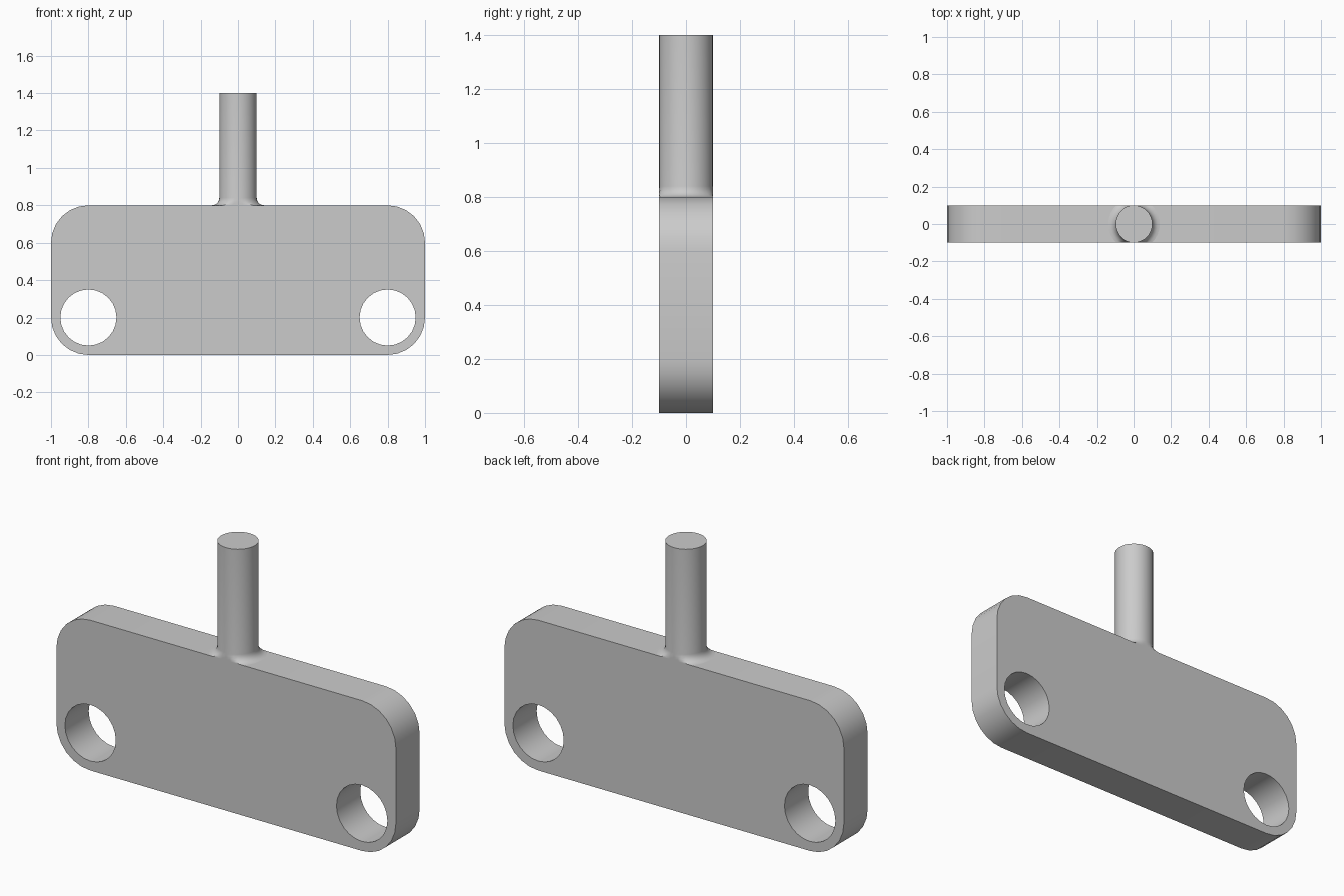
import bpy, bmesh
from math import sin, cos, pi, radians

cube = bpy.data.objects.get("Cube")
if cube:
    bpy.data.objects.remove(cube, do_unlink=True)

HALF_DEPTH = 0.1
STEM_R = 0.1
FILLET = 0.04

grey = bpy.data.materials.new("plain grey")
grey.use_nodes = True
colour = (0.6, 0.6, 0.6, 1)
grey.diffuse_color = colour
grey.node_tree.nodes["Principled BSDF"].inputs["Base Color"].default_value = colour


def make_object(name, bm):
    bmesh.ops.recalc_face_normals(bm, faces=bm.faces)
    mesh = bpy.data.meshes.new(name)
    bm.to_mesh(mesh)
    bm.free()
    mesh.materials.append(grey)
    obj = bpy.data.objects.new(name, mesh)
    bpy.context.collection.objects.link(obj)
    return obj


def prism(name, outline, half):
    """Extrude an x-z outline through the depth."""
    bm = bmesh.new()
    face = bm.faces.new([bm.verts.new((x, -half, z)) for x, z in outline])
    new = bmesh.ops.extrude_face_region(bm, geom=[face], use_keep_orig=True)["geom"]
    bmesh.ops.translate(bm, vec=(0, 2 * half, 0),
                        verts=[v for v in new if isinstance(v, bmesh.types.BMVert)])
    return make_object(name, bm)


def arc(cx, cz, r, start, end, steps):
    angles = [start + (end - start) * i / steps for i in range(steps + 1)]
    return [(cx + r * cos(a), cz + r * sin(a)) for a in angles]


def smooth(obj):
    bpy.ops.object.select_all(action="DESELECT")
    obj.select_set(True)
    bpy.context.view_layer.objects.active = obj
    bpy.ops.object.shade_smooth_by_angle(angle=radians(30))


# Rounded plate
outline = []
for i, (cx, cz) in enumerate([(0.8, 0.6), (-0.8, 0.6), (-0.8, 0.2), (0.8, 0.2)]):
    outline += arc(cx, cz, 0.2, i * pi / 2, (i + 1) * pi / 2, 6)
plate = prism("mounting_plate", outline, HALF_DEPTH)

# Two round through holes in the lower corners
for side in (-1, 1):
    cutter = prism("hole_cutter", arc(side * 0.8, 0.2, 0.15, 0, 2 * pi, 24)[:-1], 0.2)
    cutter.hide_render = True
    cut = plate.modifiers.new("hole", "BOOLEAN")
    cut.operation = "DIFFERENCE"
    cut.solver = "EXACT"
    cut.object = cutter
    bpy.context.view_layer.objects.active = plate
    bpy.ops.object.modifier_apply(modifier=cut.name)
    bpy.data.objects.remove(cutter, do_unlink=True)
smooth(plate)

# Stem with a fillet at its foot, trimmed flush with the plate faces
profile = arc(STEM_R + FILLET, 0.8 + FILLET, FILLET, 1.5 * pi, pi, 5) + [(STEM_R, 1.4)]
bm = bmesh.new()
SIDES = 32
rings = []
for r, z in profile:
    ring = []
    for i in range(SIDES):
        a = 2 * pi * i / SIDES
        y = max(-HALF_DEPTH, min(HALF_DEPTH, r * sin(a)))
        ring.append(bm.verts.new((r * cos(a), y, z)))
    rings.append(ring)
for low, high in zip(rings, rings[1:]):
    for i in range(SIDES):
        j = (i + 1) % SIDES
        bm.faces.new((low[i], low[j], high[j], high[i]))
bm.faces.new(rings[-1])
stem = make_object("stem", bm)
smooth(stem)
